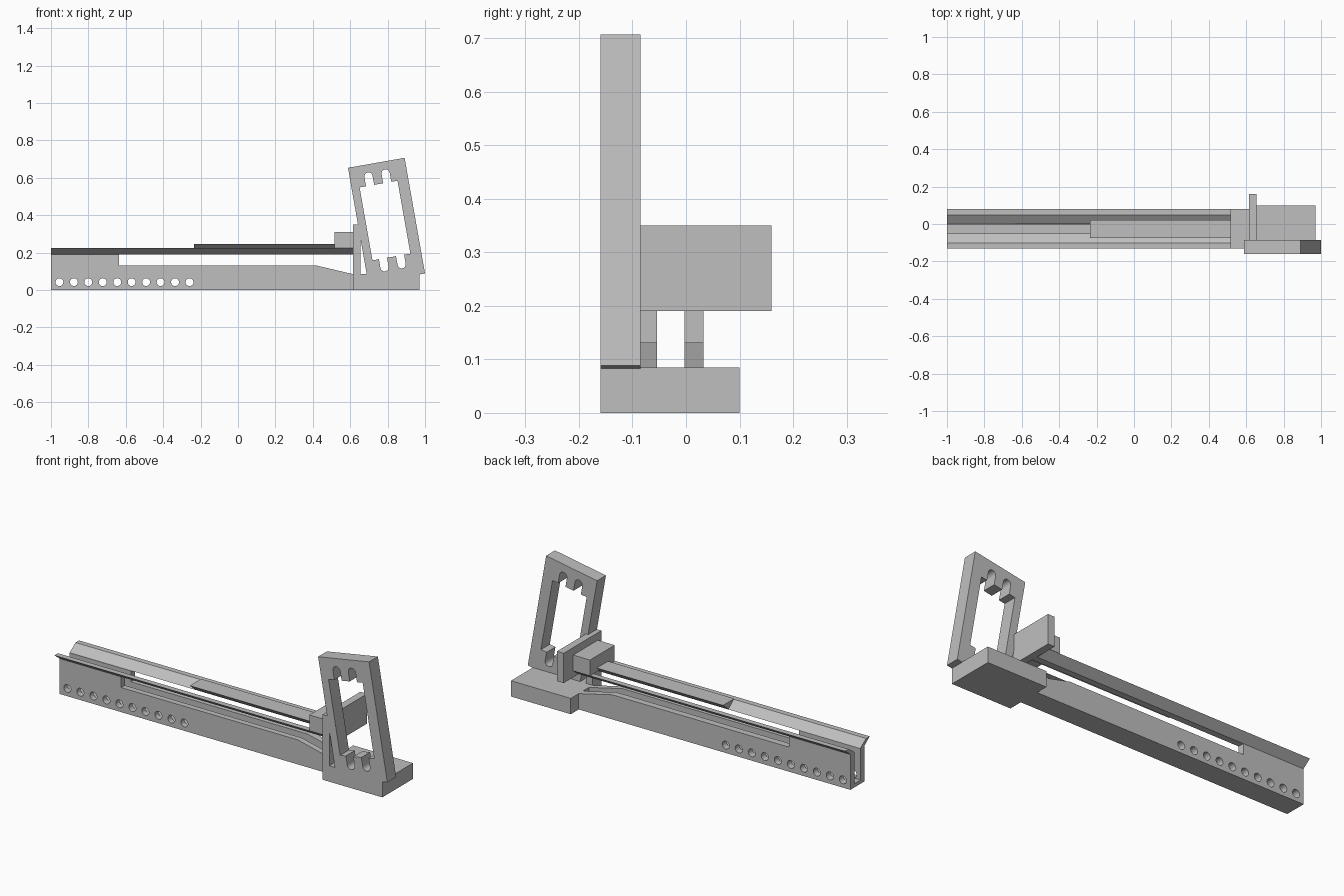
import bpy, bmesh, math
from mathutils import Vector

if "Cube" in bpy.data.objects:
    bpy.data.objects.remove(bpy.data.objects["Cube"], do_unlink=True)

grey = bpy.data.materials.new("plain_grey")
grey.use_nodes = True
COLOUR = (0.52, 0.52, 0.52, 1)
grey.diffuse_color = COLOUR
grey.node_tree.nodes["Principled BSDF"].inputs["Base Color"].default_value = COLOUR


def prisms(name, axis, outlines, start, end):
    """Extrude closed outlines along x (points are y,z) or y (points are x,z)."""
    bm = bmesh.new()
    for pts in outlines:
        place = lambda p, d: (d, p[0], p[1]) if axis == "x" else (p[0], d, p[1])
        face = bm.faces.new([bm.verts.new(place(p, start)) for p in pts])
        made = bmesh.ops.extrude_face_region(bm, geom=[face])["geom"]
        shift = Vector(place((0, 0), end - start))
        bmesh.ops.translate(bm, vec=shift,
                            verts=[g for g in made if isinstance(g, bmesh.types.BMVert)])
    bmesh.ops.recalc_face_normals(bm, faces=bm.faces)
    mesh = bpy.data.meshes.new(name)
    bm.to_mesh(mesh)
    bm.free()
    mesh.materials.append(grey)
    obj = bpy.data.objects.new(name, mesh)
    bpy.context.collection.objects.link(obj)
    return obj


def box(name, x, y, z):
    rect = [(x[0], z[0]), (x[1], z[0]), (x[1], z[1]), (x[0], z[1])]
    return prisms(name, "y", [rect], *y)


def arc(cx, cy, r, a0, a1, steps):
    angles = [math.radians(a0 + (a1 - a0) * i / steps) for i in range(steps + 1)]
    return [(cx + r * math.cos(a), cy + r * math.sin(a)) for a in angles]


def cut(obj, cutter):
    """Subtract the cutter, then discard it."""
    cutter.hide_render = True
    mod = obj.modifiers.new("cut", "BOOLEAN")
    mod.operation, mod.solver, mod.object = "DIFFERENCE", "EXACT", cutter
    bpy.context.view_layer.objects.active = obj
    bpy.ops.object.modifier_apply(modifier=mod.name)
    bpy.data.objects.remove(cutter, do_unlink=True)


LEFT, JOIN = -1.0, 0.615
MID = -0.026          # centre line of the channel

# Channel walls with a long window below the rails and a row of holes
wall = [(LEFT, 0), (JOIN, 0), (JOIN, 0.085), (0.415, 0.132),
        (-0.635, 0.132), (-0.635, 0.19), (LEFT, 0.19)]
holes = [arc(-0.955 + 0.0773 * i, 0.042, 0.021, 0, 345, 23) for i in range(10)]
for name, near, far in (("front_wall", -0.085, -0.054), ("back_wall", -0.003, 0.033)):
    panel = prisms(name, "y", [wall], near, far)
    cut(panel, prisms("hole_cutter", "y", holes, near - 0.02, far + 0.02))
box("channel_floor", (LEFT, JOIN), (-0.054, -0.003), (0, 0.02))

# Flared rails forming the trough
for name, side in (("front_rail", -1), ("back_rail", 1)):
    section = [(0.025, 0.19), (0.059, 0.19), (0.105, 0.225), (0.075, 0.225)]
    prisms(name, "x", [[(MID + side * y, z) for y, z in section]], LEFT, JOIN)

# Wedge slider lying in the trough and the block over its end
prisms("slider", "x", [[(MID - 0.048, 0.245), (MID, 0.205), (MID + 0.048, 0.245)]],
       -0.235, JOIN)
box("end_block", (0.515, JOIN), (-0.13, 0.08), (0.225, 0.31))

# Base with the stop plate and its upright
box("base", (JOIN, 0.97), (-0.16, 0.10), (0, 0.085))
box("upright", (JOIN, 0.655), (-0.16, -0.085), (0.085, 0.35))
box("stop_plate", (JOIN, 0.655), (-0.085, 0.16), (0.19, 0.35))

# Tilted frame, drawn upright in its own plane and then turned
TILT = math.radians(10)


def tilted(points):
    c, s = math.cos(TILT), math.sin(TILT)
    return [(0.697 + u * c - v * s, 0.035 + u * s + v * c) for u, v in points]


W, H = 0.3075, 0.628
SLOTS, R = (0.1, 0.193), 0.022
LO, HI = 0.118, 0.514
opening = [(0.043, LO)]
for u in SLOTS:
    opening += [(u - R, LO)] + arc(u, 0.048 + R, R, 180, 360, 10) + [(u + R, LO)]
opening += [(0.249, LO), (0.249, HI)]
for u in reversed(SLOTS):
    opening += [(u + R, HI)] + arc(u, 0.585 - R, R, 0, 180, 10) + [(u - R, HI)]
opening += [(0.043, HI)]
frame = prisms("tilted_frame", "y", [tilted([(0, 0), (W, 0), (W, H), (0, H)])], -0.16, -0.085)
cut(frame, prisms("opening_cutter", "y", [tilted(opening)], -0.2, -0.04))
